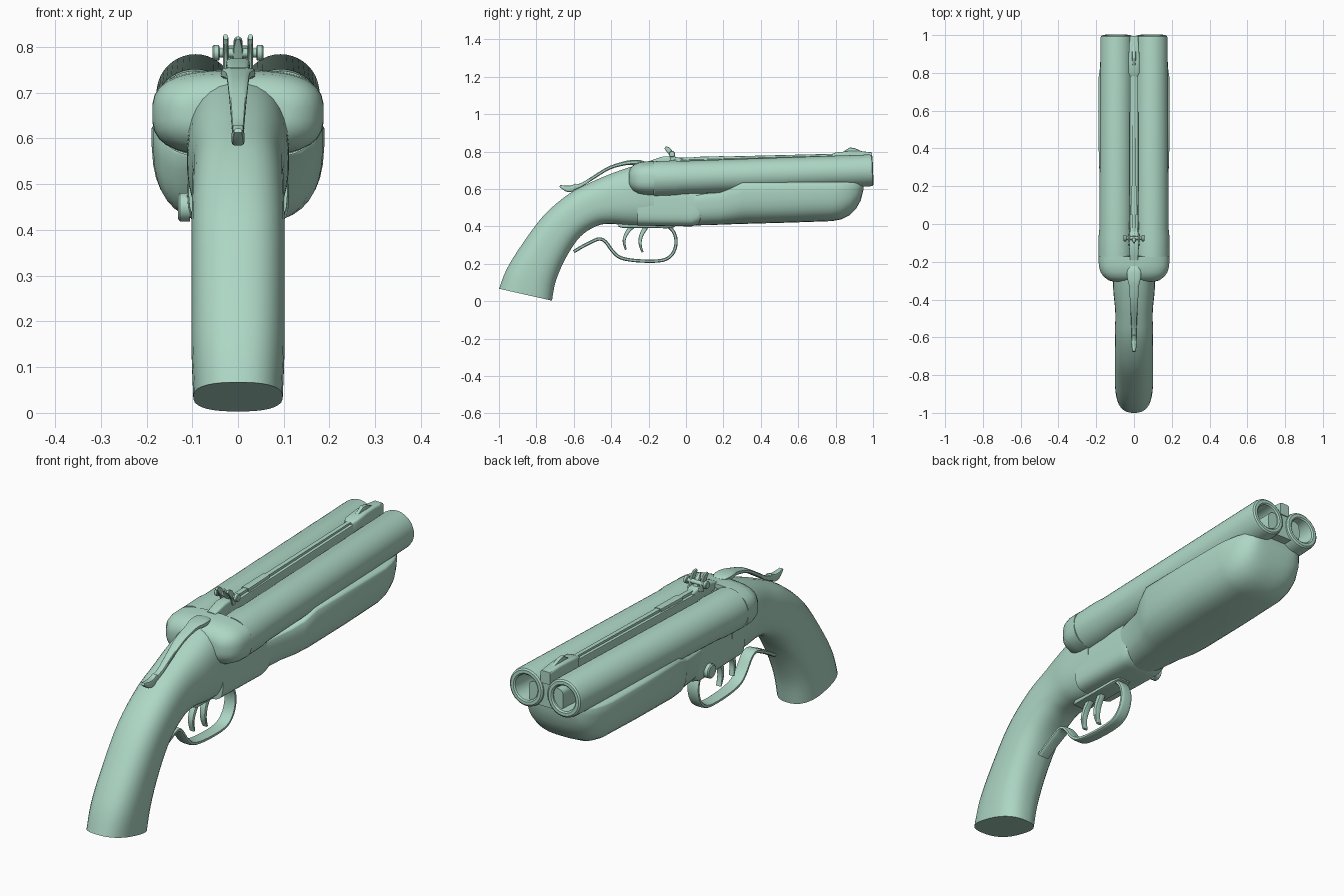
import bpy, bmesh, math
from mathutils import Vector, Matrix

mat = bpy.data.materials.new("pale_green")
mat.diffuse_color = (0.42, 0.68, 0.56, 1)


def finish(name, bm, angle=35):
    bmesh.ops.recalc_face_normals(bm, faces=bm.faces)
    me = bpy.data.meshes.new(name)
    bm.to_mesh(me)
    bm.free()
    ob = bpy.data.objects.new(name, me)
    bpy.context.collection.objects.link(ob)
    me.materials.append(mat)
    bpy.ops.object.select_all(action='DESELECT')
    ob.select_set(True)
    bpy.context.view_layer.objects.active = ob
    bpy.ops.object.shade_smooth_by_angle(angle=math.radians(angle))
    return ob


def spline(pts, k):
    """Catmull-Rom resampling of number tuples."""
    if k < 2:
        return pts
    p = [pts[0]] + list(pts) + [pts[-1]]
    out = []
    for i in range(1, len(p) - 2):
        for j in range(k):
            t = j / k
            out.append(tuple(0.5 * (2 * b + (c - a) * t + (2 * a - 5 * b + 4 * c - d) * t * t
                                    + (3 * b - a - 3 * c + d) * t ** 3)
                             for a, b, c, d in zip(*p[i - 1:i + 3])))
    return out + [pts[-1]]


def skin(bm, rings):
    n = len(rings[0])
    for a, b in zip(rings, rings[1:]):
        for i in range(n):
            bm.faces.new((a[i], a[(i + 1) % n], b[(i + 1) % n], b[i]))
    bm.faces.new(rings[0])
    bm.faces.new(rings[-1])


def loft(name, secs, e=2.4, n=32, k=1, x=0.0, angle=35):
    """Sections: (top y, top z, bottom y, bottom z, half width, height fraction of widest point)."""
    bm = bmesh.new()
    rings = []
    for ty, tz, by, bz, w, f in spline(secs, k):
        ring = []
        for i in range(n):
            a = 2 * math.pi * (i + 0.5) / n
            c, s = math.cos(a), math.sin(a)
            u = math.copysign(abs(c) ** (2 / e), c) * w
            v = math.copysign(abs(s) ** (2 / e), s)
            v = f + v * ((1 - f) if v > 0 else f)
            ring.append(bm.verts.new((x + u, by + (ty - by) * v, bz + (tz - bz) * v)))
        rings.append(ring)
    skin(bm, rings)
    return finish(name, bm, angle)


def along_y(name, rows, e, f=0.5, k=1, **kw):
    """Rows: (y, top z, bottom z, half width)."""
    return loft(name, [(y, t, y, b, w, f) for y, t, b, w in rows], e, k=k, **kw)


def strip(name, path, e=4, n=12, k=4, x=0.0):
    """Bent bar. Path: (y, z, thickness, half width)."""
    p = spline(path, k)
    secs = []
    for i, (y, z, t, w) in enumerate(p):
        a, b = p[max(i - 1, 0)], p[min(i + 1, len(p) - 1)]
        d = Vector((b[0] - a[0], b[1] - a[1])).normalized() * t / 2
        secs.append((y - d.y, z + d.x, y + d.y, z - d.x, w, 0.5))
    return loft(name, secs, e, n, x=x)


def lathe(name, start, end, prof, n=32):
    """Profile of (distance, radius) turned about the line start-end."""
    s, d = Vector(start), Vector(end) - Vector(start)
    rot = d.to_track_quat('Z', 'Y').to_matrix()
    bm = bmesh.new()
    rings = [[bm.verts.new(s + rot @ Vector((r * math.cos(2 * math.pi * i / n),
                                             r * math.sin(2 * math.pi * i / n), h)))
              for i in range(n)] for h, r in prof]
    skin(bm, rings)
    return finish(name, bm)


# curved grip running into the action
loft("grip", [
    (-1.0, .067, -.716, .003, .098, .5), (-.96, .17, -.695, .11, .102, .5),
    (-.88, .30, -.64, .235, .102, .5), (-.76, .46, -.565, .345, .102, .5),
    (-.625, .575, -.475, .403, .100, .5), (-.50, .64, -.40, .413, .100, .5),
    (-.38, .69, -.32, .405, .110, .5), (-.27, .725, -.23, .40, .112, .5),
    (-.17, .735, -.17, .40, .112, .5)], 2.5, k=4)

# receiver block with rounded front
along_y("receiver", [(-.26, .62, .405, .108), (.03, .62, .40, .112), (.065, .61, .412, .112),
                     (.085, .60, .435, .11), (.097, .59, .48, .105)], 4.5)

# rounded standing breech behind the barrels
along_y("breech", [(-.305, .69, .62, .11), (-.298, .71, .60, .135), (-.28, .73, .58, .16),
                   (-.255, .742, .568, .178), (-.22, .748, .562, .187), (-.172, .75, .56, .188)], 2.9)

# twin barrels with rounded muzzles and open bores
for side, x in (("left", -.094), ("right", .094)):
    lathe(side + "_barrel", (x, -.172, .655), (x * .99, 1.0, .70),
          [(0, .093), (.11, .093), (.15, .089), (1.155, .085), (1.168, .082), (1.173, .075),
           (1.173, .062), (1.168, .056), (1.155, .054), (.75, .054)], 40)

# filler web between barrels
along_y("barrel_web", [(-.17, .715, .585, .09), (.99, .735, .635, .085)], 5)

# wooden fore end under the barrels
along_y("fore_end", [(.045, .575, .405, .112), (.18, .585, .409, .14), (.235, .61, .411, .168),
                     (.30, .645, .413, .186), (.55, .645, .42, .189), (.78, .645, .428, .187),
                     (.83, .645, .437, .18), (.875, .645, .46, .168), (.91, .645, .495, .15),
                     (.935, .645, .54, .128), (.95, .645, .60, .10)], 3, f=.88, n=40)

# top rib, raised strip and front sight ramp
along_y("rib", [(-.15, .752, .69, .024), (.99, .785, .72, .022)], 8, n=12)
along_y("rib_strip", [(-.12, .766, .73, .012), (.85, .79, .75, .010)], 8, n=12)
along_y("rib_plate", [(.05, .772, .74, .018), (.20, .776, .74, .016)], 8, n=12)
along_y("front_ramp", [(.78, .787, .74, .020), (.80, .795, .74, .030), (.87, .803, .74, .030),
                       (.93, .803, .74, .027), (.995, .796, .74, .024)], 7, n=16)
along_y("front_bead", [(.84, .80, .78, .008), (.875, .822, .78, .010), (.90, .82, .78, .010),
                       (.945, .80, .78, .008)], 4, n=12)

# folding rear sight: base, cross pin, knobs, posts and notch blade
along_y("rear_sight_base", [(-.19, .752, .72, .022), (-.12, .775, .72, .026),
                            (-.05, .772, .72, .024), (-.02, .76, .72, .018)], 6, n=16)
lathe("rear_sight_pin", (-.05, -.075, .787), (.05, -.075, .787), [(0, .010), (.1, .010)], 16)
for side, s in (("left", -1), ("right", 1)):
    lathe(side + "_sight_knob", (s * .04, -.075, .787), (s * .056, -.075, .787),
          [(0, .014), (.003, .017), (.013, .017), (.016, .014)], 16)
    strip(side + "_sight_post", [(-.065, .755, .03, .006), (-.08, .79, .026, .006),
                                 (-.097, .812, .026, .006), (-.112, .822, .012, .005)], x=s * .027)
strip("sight_blade", [(-.07, .77, .016, .012), (-.085, .80, .016, .010), (-.10, .82, .01, .004)])

# top lever with thumb piece
strip("top_lever", [(-.225, .738, .02, .020), (-.25, .742, .026, .036), (-.29, .742, .026, .036),
                    (-.33, .737, .022, .026), (-.41, .713, .018, .022), (-.49, .665, .018, .017),
                    (-.55, .627, .018, .014), (-.60, .607, .026, .012)], k=3)
strip("lever_thumb_piece", [(-.585, .625, .012, .012), (-.61, .604, .034, .014),
                            (-.64, .603, .032, .014), (-.675, .617, .010, .009)], k=3)

# trigger guard
T, W = .018, .027
strip("trigger_guard", [(y, z, T, W) for y, z in (
    (-.60, .265), (-.555, .292), (-.51, .315), (-.465, .333), (-.43, .318), (-.39, .265),
    (-.345, .231), (-.25, .216), (-.13, .218), (-.075, .25), (-.053, .31), (-.066, .37),
    (-.11, .415))])

# pair of triggers
strip("rear_trigger", [(-.322, .275, .010, .012), (-.331, .325, .016, .014),
                       (-.31, .375, .022, .015), (-.265, .42, .03, .015)])
strip("front_trigger", [(-.232, .262, .010, .012), (-.245, .305, .016, .014),
                        (-.238, .355, .022, .015), (-.20, .42, .03, .015)])
along_y("trigger_plate", [(-.36, .42, .398, .03), (-.34, .42, .392, .04), (-.10, .42, .390, .04),
                          (-.06, .42, .396, .03)], 6, n=16)

# small hinge button on the left flank
lathe("hinge_button", (-.105, .0, .45), (-.131, .0, .45),
      [(0, .031), (.022, .031), (.026, .026)], 20)
